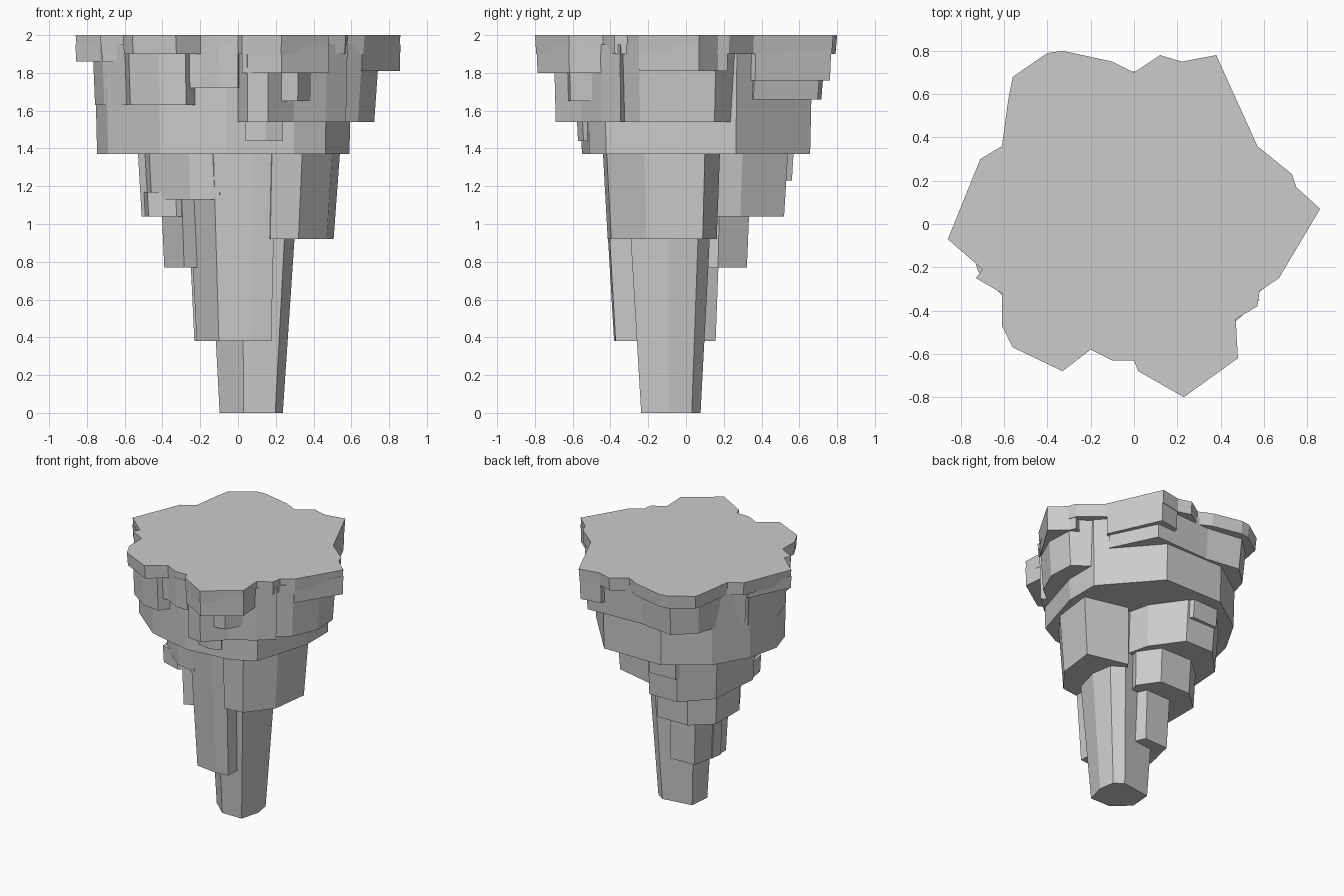
import bpy
import bmesh
from mathutils import Vector

# Remove the default cube
cube = bpy.data.objects.get("Cube")
if cube:
    bpy.data.objects.remove(cube, do_unlink=True)

# One plain stone colour
colour = (0.6, 0.6, 0.6, 1)
stone = bpy.data.materials.new("grey_stone")
stone.use_nodes = True
stone.diffuse_color = colour
stone.node_tree.nodes["Principled BSDF"].inputs["Base Color"].default_value = colour

# Shared heights and the upright line the rock tapers toward
SHELF_BASE = 1.38
CROWN_BASE = 1.95
AXIS = Vector((0.05, -0.07))


def rock(name, outline, bottom, top, steep=0.1):
    """Flat-sided rock with its outline at the top, narrowing downward."""
    shrink = 1 - steep * (top - bottom)
    bm = bmesh.new()
    points = [Vector(point) for point in outline]
    upper = [bm.verts.new((*point, top)) for point in points]
    lower = [bm.verts.new((*AXIS.lerp(point, shrink), bottom)) for point in points]
    bm.faces.new(upper)
    bm.faces.new(reversed(lower))
    for i in range(len(points)):
        bm.faces.new((lower[i - 1], lower[i], upper[i], upper[i - 1]))
    bmesh.ops.recalc_face_normals(bm, faces=bm.faces)
    mesh = bpy.data.meshes.new(name)
    bm.to_mesh(mesh)
    bm.free()
    mesh.materials.append(stone)
    obj = bpy.data.objects.new(name, mesh)
    bpy.context.collection.objects.link(obj)


def ledge(name, *rim, bottom, top, steep=0.1):
    """Rock that reaches from the taper axis out to the given rim points."""
    rock(name, [AXIS, *rim], bottom, top, steep)


# Central stem
rock("stem",
     [(-.17, -.15), (.02, -.32), (.27, -.32), (.33, -.1), (.3, .08), (.2, .15), (-.15, .1)],
     bottom=0, top=SHELF_BASE, steep=0.24)

# Ledges climbing around the stem
rock("stem_front_slab",
     [(-.27, 0), (-.27, -.2), (-.13, -.41), (.08, -.44), (.2, -.43), (.2, 0)],
     bottom=0.38, top=SHELF_BASE, steep=0.16)
rock("stem_back_slab",
     [(-.26, -.1), (.1, 0), (.02, .18), (-.2, .17)],
     bottom=0.38, top=1, steep=0.15)
ledge("left_shoulder",
      (.18, -.44), (.34, -.42), (.5, -.22), (.54, .1), (.2, .18),
      bottom=0.92, top=SHELF_BASE, steep=0.15)
ledge("right_step",
      (.13, .18), (.02, .34), (-.25, .34), (-.41, .2), (-.41, -.1), (-.3, -.27),
      bottom=0.77, top=1.2)
ledge("right_shoulder",
      (.16, .13), (.12, .3), (-.05, .54), (-.3, .54), (-.5, .33), (-.53, -.1), (-.4, -.2),
      bottom=1.04, top=SHELF_BASE)
ledge("right_front_chip",
      (-.5, -.1), (-.48, -.24), (-.33, -.28),
      bottom=1.04, top=1.17)
ledge("right_front_step",
      (-.5, -.1), (-.47, -.22), (-.26, -.38), (-.1, -.41),
      bottom=1.13, top=SHELF_BASE)
ledge("back_chip",
      (-.36, .4), (-.3, .56), (-.08, .57), (0, .4),
      bottom=1.23, top=SHELF_BASE)

# Broad shelf carrying the upper rock
rock("main_shelf",
     [(.3, -.52), (.47, -.43), (.6, 0), (.6, .27), (.25, .67), (-.25, .67), (-.55, .46),
      (-.7, .2), (-.76, -.05), (-.7, -.24), (-.42, -.47), (-.07, -.56), (.12, -.54)],
     bottom=1.37, top=CROWN_BASE, steep=0.03)
ledge("front_chip",
      (.04, -.56), (.15, -.58), (.24, -.55),
      bottom=1.44, top=1.6)

# Blocks bulging below the crown
ledge("left_bulge",
      (.52, -.36), (.66, -.25), (.75, -.05), (.74, .16), (.6, .26), (.5, .4),
      bottom=1.54, top=CROWN_BASE)
ledge("front_bulge",
      (0, -.56), (.05, -.69), (.16, -.7), (.3, -.56), (.47, -.45), (.58, -.35),
      bottom=1.54, top=CROWN_BASE, steep=0.04)
ledge("front_bulge_chip",
      (.15, -.64), (.32, -.62), (.41, -.47),
      bottom=1.65, top=CROWN_BASE, steep=0.05)
ledge("right_bulge",
      (-.7, .22), (-.77, -.05), (-.72, -.22), (-.6, -.34), (-.58, -.47), (-.42, -.58),
      (-.28, -.6),
      bottom=1.63, top=CROWN_BASE, steep=0.05)
ledge("back_bulge",
      (.54, .37), (.37, .72), (-.1, .7),
      bottom=1.66, top=CROWN_BASE)
ledge("back_right_bulge",
      (-.1, .7), (-.38, .74), (-.53, .6), (-.6, .36), (-.7, .25),
      bottom=1.66, top=CROWN_BASE)

# Lobes hanging under the crown rim
ledge("front_lobe",
      (-.33, -.56), (-.2, -.57), (-.1, -.63), (0, -.63),
      bottom=1.72, top=CROWN_BASE, steep=0.05)
ledge("front_left_lobe",
      (.02, -.67), (.23, -.79), (.48, -.62), (.46, -.4),
      bottom=1.8, top=CROWN_BASE, steep=0.03)
ledge("left_lobe",
      (.66, -.25), (.86, .07), (.74, .17), (.72, .22),
      bottom=1.81, top=CROWN_BASE, steep=0.03)
ledge("right_lobe",
      (-.71, .25), (-.86, -.07), (-.7, -.21), (-.72, -.25), (-.6, -.32),
      bottom=1.86, top=CROWN_BASE, steep=0.03)
ledge("back_left_lobe",
      (.56, .37), (.38, .77), (.22, .74),
      bottom=1.76, top=CROWN_BASE, steep=0.05)

# Flat crown
rock("crown",
     [(-.86, -.07), (-.7, -.21), (-.73, -.25), (-.61, -.32), (-.61, -.47), (-.56, -.57),
      (-.33, -.68), (-.2, -.58), (-.1, -.63), (0, -.63), (.02, -.68), (.23, -.8),
      (.48, -.62), (.47, -.44), (.57, -.38), (.58, -.31), (.67, -.25), (.86, .07),
      (.75, .17), (.73, .23), (.57, .36), (.38, .78), (.22, .75), (.12, .78), (0, .7),
      (-.1, .75), (-.33, .8), (-.4, .79), (-.56, .68), (-.58, .58), (-.61, .36),
      (-.71, .3)],
     bottom=1.9, top=2)
